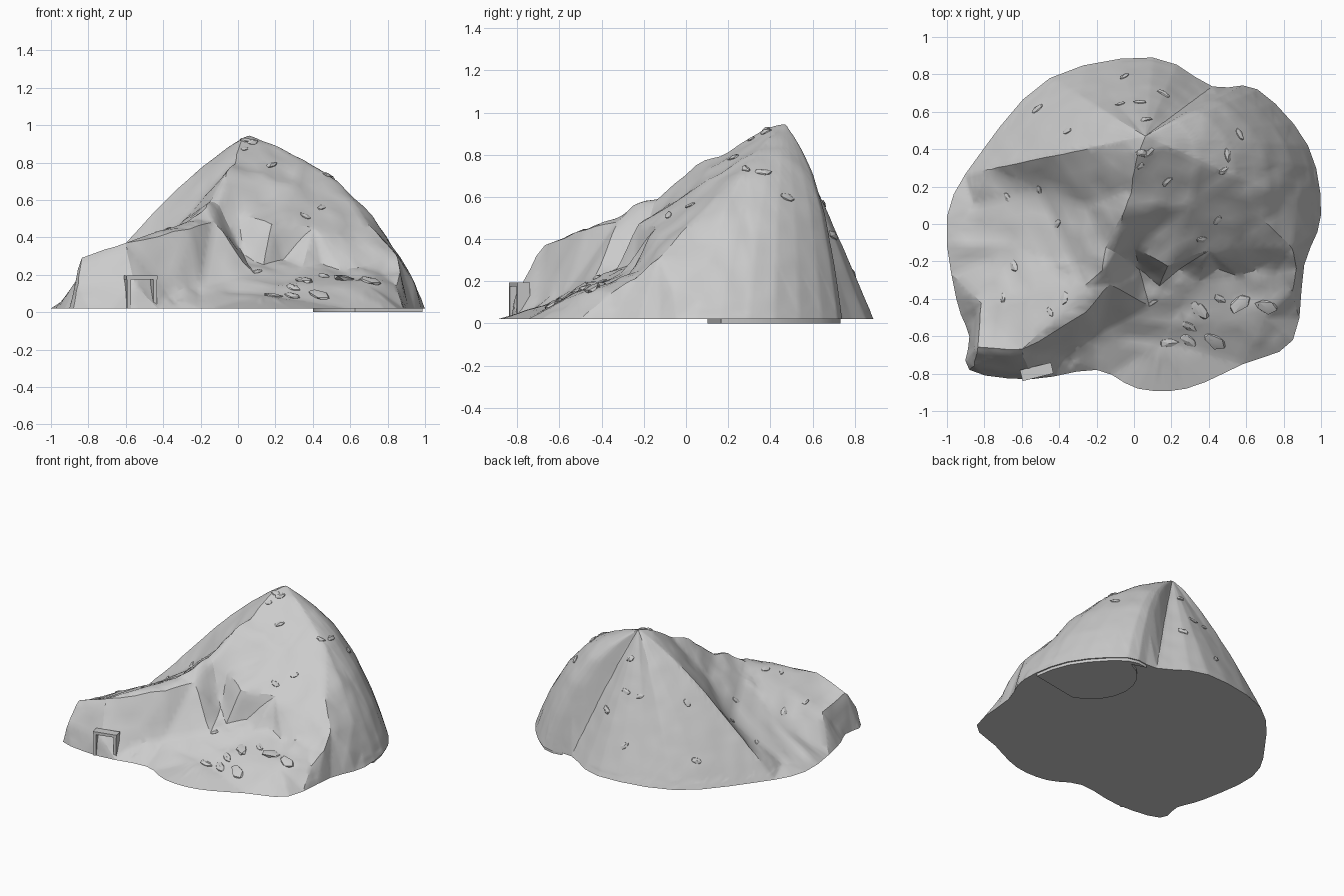
import bpy, bmesh, math, random
from mathutils import Vector, Matrix, noise
from mathutils.geometry import delaunay_2d_cdt
from mathutils.bvhtree import BVHTree

if "Cube" in bpy.data.objects:
    bpy.data.objects.remove(bpy.data.objects["Cube"])

random.seed(4)
BASE = 0.02
PEAK = Vector((.06, .47, .945))
stone = bpy.data.materials.new("light grey stone")
stone.diffuse_color = (0.6, 0.6, 0.6, 1)
stone.use_nodes = True
stone.node_tree.nodes["Principled BSDF"].inputs["Base Color"].default_value = stone.diffuse_color

# Footprint control points, joined by a smooth closed curve
footprint = [(.02, -.88), (.28, -.88), (.58, -.75), (.85, -.62), (.91, -.22), (1, .05), (.93, .42), (.66, .72),
             (.42, .735), (.1, .89), (-.45, .78), (-.82, .38), (-1, .04), (-.95, -.4), (-.88, -.6), (-.88, -.78),
             (-.55, -.83), (-.2, -.78)]

# Crest, cliff and slope paths on the front half
main_ridge = [(.02, .37, .925), (-.01, .2, .825), (-.06, .05, .76), (-.15, -.13, .585), (-.17, -.25, .56),
              (-.26, -.33, .49), (-.6, -.68, .375)]
spur_edge = [(-.84, -.66, .3), (-.6, -.68, .375), (-.25, -.47, .45), (-.13, -.32, .5), (-.1, -.15, .57)]
spur_foot = [(-.86, -.76, .15), (-.55, -.805, .15), (-.37, -.7, .1), (-.2, -.58, .13), (.08, -.44, .21)]
cliff_edge = [(0, -.13, .53), (.18, -.23, .47), (.4, -.14, .46), (.85, -.13, .31), (.94, -.06, .17)]
hollow = [(-.25, .1, .53), (-.5, .18, .31), (-.86, .1, .07)]
spur_back = [(-.32, -.2, .44), (-.62, -.12, .25), (-.82, -.42, .23)]
front_slope = [(.3, .1, .67), (.7, .02, .47)]
terrace = [(.15, -.62, .1), (.7, -.5, .15), (.85, -.36, .15)]


def closed_curve(ctrl, steps):
    """Catmull-Rom curve through the control points."""
    c = [Vector(p) for p in ctrl]
    out = []
    for i in range(len(c)):
        a, b, d, e = (c[(i + k) % len(c)] for k in (-1, 0, 1, 2))
        for s in range(steps):
            t = s / steps
            out.append(0.5 * (2 * b + (d - a) * t + (2 * a - 5 * b + 4 * d - e) * t ** 2
                              + (3 * b - a - 3 * d + e) * t ** 3))
    return out


def link(name, bm, angle=28):
    bmesh.ops.recalc_face_normals(bm, faces=bm.faces)
    me = bpy.data.meshes.new(name)
    bm.to_mesh(me)
    bm.free()
    me.materials.append(stone)
    ob = bpy.data.objects.new(name, me)
    bpy.context.collection.objects.link(ob)
    bpy.ops.object.select_all(action='DESELECT')
    ob.select_set(True)
    bpy.context.view_layer.objects.active = ob
    bpy.ops.object.shade_smooth_by_angle(angle=math.radians(angle))


# Rim of the mountain
rim = closed_curve(footprint, 3)
pts = [p.to_3d() + Vector((0, 0, BASE)) for p in rim]
edges = [(i, (i + 1) % len(rim)) for i in range(len(rim))]


def add_path(path):
    ids = []
    for p in map(Vector, path):
        hit = next((i for i, q in enumerate(pts) if (q - p).length < 1e-4), None)
        if hit is None:
            hit = len(pts)
            pts.append(p)
        ids.append(hit)
    edges.extend(zip(ids, ids[1:]))


# Zigzag foot of the middle cliff, dropped from its edge
cliff_foot = []
for i in range(9):
    x = .03 + .105 * i
    cliff_foot.append((x, -.22 - (.13 * (1 - x) if i % 2 else .02), .3 - .09 * x - .03 * (i % 2)))
buttress = [spur_edge[3], spur_foot[-1]]
for path in ([PEAK] + main_ridge, spur_edge, spur_foot, buttress, cliff_edge, cliff_foot,
             hollow, spur_back, front_slope, terrace):
    add_path(path)


# Back and right flanks: spokes from peak to rim, bulging most on the right shoulder
def fall(r, t):
    if r.x > .5:
        return .4 * t + .6 * t ** 3.3
    return t ** (1.08 if r.x > -.3 else 1.3)


for r in rim:
    if r.y > (.0 if r.x > 0 else .26):
        spoke = [PEAK]
        for t in (.12, .3, .5, .7, .86, .96):
            xy = PEAK.xy.lerp(r, t)
            spoke.append((xy.x, xy.y, BASE + (PEAK.z - BASE) * (1 - fall(r, t))))
        add_path(spoke)

# Mountain skin
co, _, tris, orig, _, _ = delaunay_2d_cdt([p.xy for p in pts], edges, [], 1, 1e-5)
bm = bmesh.new()
vs = []
for c, o in zip(co, orig):
    z = pts[o[0]].z if o else min(pts, key=lambda p: (p.xy - c).length).z
    vs.append(bm.verts.new((c.x, c.y, z)))
for t in tris:
    bm.faces.new([vs[i] for i in t])

# Refine, soften and roughen the skin, keeping the rim fixed
for step in range(3):
    bmesh.ops.subdivide_edges(bm, edges=bm.edges[:], cuts=1)
    bmesh.ops.triangulate(bm, faces=bm.faces[:])
    if step == 1:
        inner = [v for v in bm.verts if not v.is_boundary]
        bmesh.ops.smooth_vert(bm, verts=inner, factor=0.3, use_axis_x=True, use_axis_y=True, use_axis_z=True)
        for v in inner:
            if v.co.z > .06:
                v.co.z += (.018 if v.co.y < .3 else .008) * noise.noise(v.co * 9)
skin = BVHTree.FromBMesh(bm)

# Flat underside
bmesh.ops.holes_fill(bm, edges=[e for e in bm.edges if e.is_boundary], sides=0)
link("mountain", bm)

# Thin pad under the right shoulder: rim side outside, round arc inside
bm = bmesh.new()
pad = [p * .99 for p in rim if p.x > .5 and .08 < p.y]
for i in range(9):
    a = math.radians(110 + 18 * i)
    pad.append(Vector((.71 + .31 * math.cos(a), .4 + .31 * math.sin(a))))
face = bm.faces.new([bm.verts.new((p.x, p.y, 0)) for p in pad])
ext = bmesh.ops.extrude_face_region(bm, geom=[face])
bmesh.ops.translate(bm, vec=(0, 0, BASE + .002),
                    verts=[g for g in ext["geom"] if isinstance(g, bmesh.types.BMVert)])
link("base_pad", bm)

# Loose stones half sunk in the slopes, larger slabs on the front terrace
bm = bmesh.new()
for i in range(40):
    slab = i < 9
    x, y = (random.uniform(.15, .75), random.uniform(-.65, -.4)) if slab else \
        (random.uniform(-.9, .6), random.uniform(-.5, .8))
    loc, nor, _, _ = skin.ray_cast(Vector((x, y, 2)), Vector((0, 0, -1)))
    if loc is None or nor.z < .4:
        continue
    size = random.uniform(.1, .15) if slab else random.uniform(.06, .09)
    turn = math.radians(-40) if slab else random.uniform(-1, 1)
    new = bmesh.ops.create_icosphere(bm, subdivisions=1, radius=.5)["verts"]
    for v in new:
        v.co *= random.uniform(.8, 1.15)
    m = (Matrix.Translation(loc) @ nor.to_track_quat('Z', 'Y').to_matrix().to_4x4()
         @ Matrix.Rotation(turn, 4, 'Z') @ Matrix.Diagonal((size, size * .55, size * .3, 1)))
    bmesh.ops.transform(bm, matrix=m, verts=new)
    for v in new:
        v.co.z = max(v.co.z, BASE)
link("loose_stones", bm, 20)

# Small stone doorway at the foot of the spur
bm = bmesh.new()
for x, z, w, h in [(-.52, .185, .17, .02), (-.59, .1, .02, .16), (-.45, .1, .02, .16)]:
    new = bmesh.ops.create_cube(bm, size=1)["verts"]
    bmesh.ops.transform(bm, verts=new, matrix=Matrix.Translation((x, -.79 + .25 * (x + .52), z))
                        @ Matrix.Rotation(math.radians(14), 4, 'Z') @ Matrix.Diagonal((w, .06, h, 1)))
link("doorway", bm)
